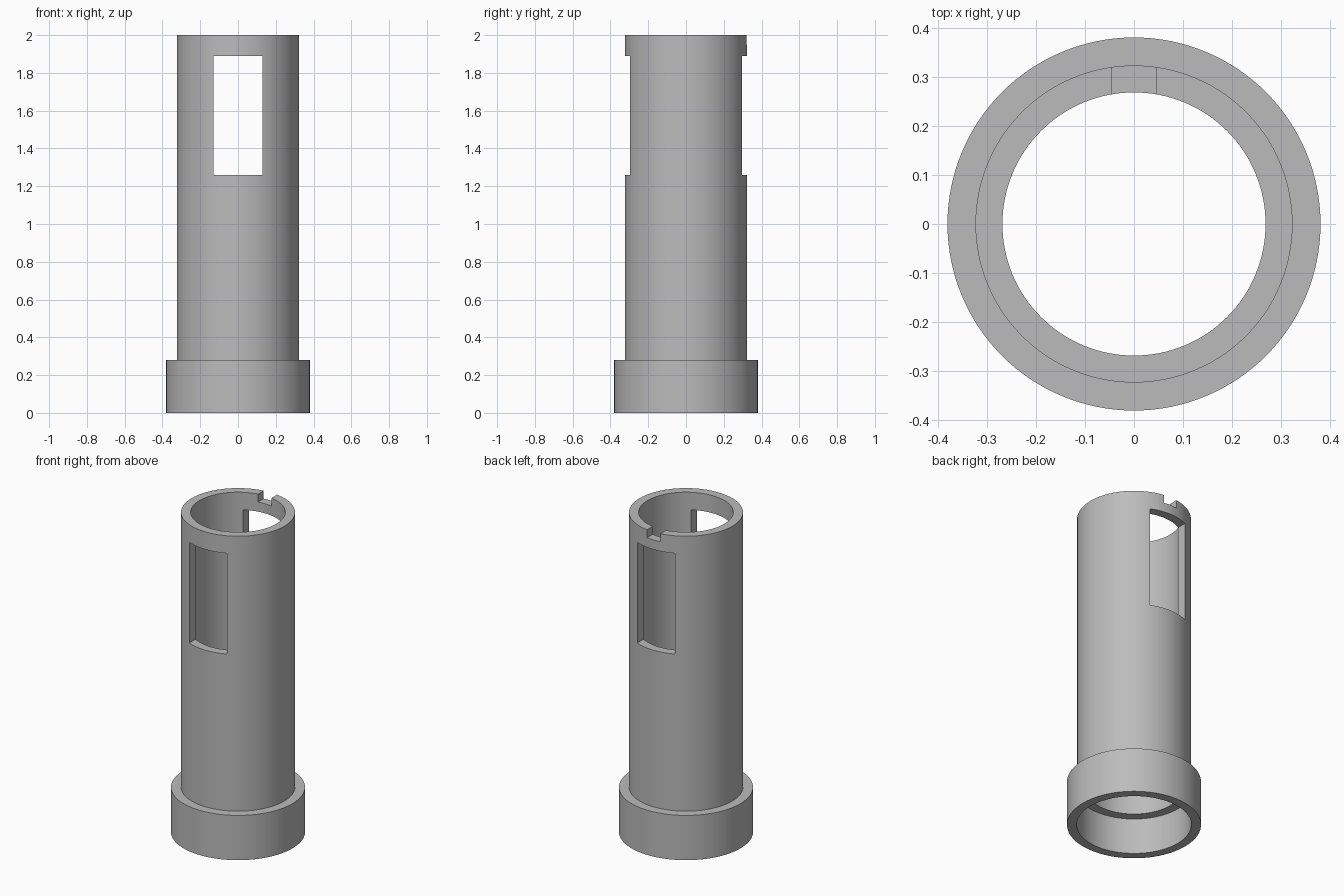
import bpy
import bmesh
import math

if "Cube" in bpy.data.objects:
    bpy.data.objects.remove(bpy.data.objects["Cube"])

SEGMENTS = 128

grey = bpy.data.materials.new("plain_grey")
grey.diffuse_color = (0.5, 0.5, 0.5, 1)
grey.use_nodes = True
grey.node_tree.nodes["Principled BSDF"].inputs["Base Color"].default_value = grey.diffuse_color


def lathe(name, profile):
    """Revolve a closed (radius, z) profile around the z axis."""
    bm = bmesh.new()
    rings = []
    for i in range(SEGMENTS):
        a = 2 * math.pi * i / SEGMENTS
        rings.append([bm.verts.new((r * math.cos(a), r * math.sin(a), z)) for r, z in profile])
    n = len(profile)
    for i, ring in enumerate(rings):
        nxt = rings[(i + 1) % SEGMENTS]
        for j in range(n):
            k = (j + 1) % n
            bm.faces.new((ring[j], nxt[j], nxt[k], ring[k]))
    bmesh.ops.recalc_face_normals(bm, faces=bm.faces)
    mesh = bpy.data.meshes.new(name)
    bm.to_mesh(mesh)
    bm.free()
    mesh.materials.append(grey)
    obj = bpy.data.objects.new(name, mesh)
    bpy.context.collection.objects.link(obj)
    return obj


def cut_box(target, name, low, high):
    """Cut a box, given by two opposite corners, out of the target."""
    centre = [(a + b) / 2 for a, b in zip(low, high)]
    bpy.ops.mesh.primitive_cube_add(size=1, location=centre)
    cutter = bpy.context.object
    cutter.name = name
    cutter.scale = [b - a for a, b in zip(low, high)]
    cutter.hide_render = True
    cutter.data.materials.append(grey)
    mod = target.modifiers.new(name, 'BOOLEAN')
    mod.operation = 'DIFFERENCE'
    mod.solver = 'EXACT'
    mod.object = cutter
    bpy.context.view_layer.objects.active = target
    bpy.ops.object.modifier_apply(modifier=mod.name)
    bpy.data.objects.remove(cutter)


# Tube with a wider collar, counterbored from below
sleeve = lathe("collared_sleeve", [
    (0.268, 2.0), (0.323, 2.0), (0.323, 0.28), (0.38, 0.28),
    (0.38, 0.0), (0.325, 0.0), (0.325, 0.225), (0.268, 0.225),
])

# Opposite windows through front and back
cut_box(sleeve, "window_cutter", (-0.13, -0.5, 1.26), (0.13, 0.5, 1.89))

# Key notch in the rear of the top rim
cut_box(sleeve, "notch_cutter", (-0.046, 0.1, 1.95), (0.046, 0.5, 2.1))

# Smooth walls with sharp edges
bpy.ops.object.select_all(action='DESELECT')
sleeve.select_set(True)
bpy.context.view_layer.objects.active = sleeve
bpy.ops.object.shade_smooth_by_angle(angle=math.radians(30))
